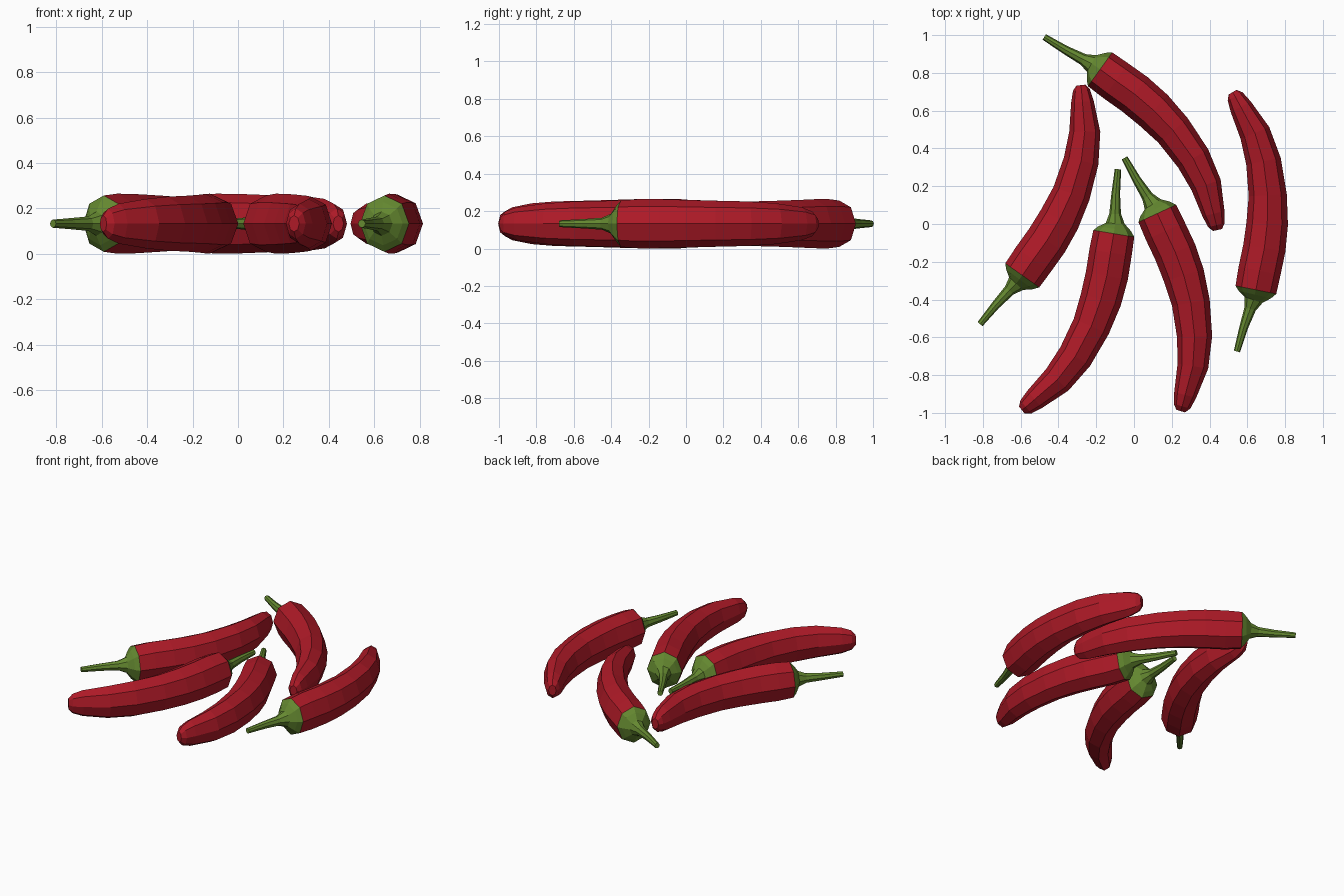
import bpy, bmesh
from math import sin, cos, pi, radians, atan2
from mathutils import Vector

if "Cube" in bpy.data.objects:
    bpy.data.objects.remove(bpy.data.objects["Cube"])

SIDES = 8
Z_MID = 0.1325

# stations along the pepper: (distance from stem end, bend offset, half width, half height)
STEM = [(0.0, 0.0, 0.017, 0.018), (0.125, 0.037, 0.023, 0.025), (0.225, 0.073, 0.031, 0.032),
        (0.272, 0.092, 0.050, 0.053), (0.300, 0.099, 0.088, 0.095), (0.325, 0.105, 0.110, 0.124)]
BODY = [(0.325, 0.105, 0.110, 0.124), (0.425, 0.126, 0.113, 0.132), (0.545, 0.153, 0.113, 0.131),
        (0.675, 0.170, 0.110, 0.127), (0.825, 0.175, 0.101, 0.123), (1.005, 0.155, 0.093, 0.119),
        (1.155, 0.112, 0.082, 0.109), (1.295, 0.039, 0.060, 0.088), (1.350, 0.010, 0.045, 0.066),
        (1.373, -0.003, 0.024, 0.036)]
PATH = STEM + BODY[1:]


def material(name, color):
    m = bpy.data.materials.new(name)
    m.diffuse_color = color
    m.use_nodes = True
    m.node_tree.nodes["Principled BSDF"].inputs["Base Color"].default_value = m.diffuse_color
    return m


def heading(station):
    # direction of the bent centre line at a station
    i = PATH.index(station)
    a, b = PATH[max(i - 1, 0)], PATH[min(i + 1, len(PATH) - 1)]
    return Vector((b[0] - a[0], -(b[1] - a[1]), 0)).normalized()


def loft(name, stations, mat):
    # faceted tube with oval rings square to the centre line
    bm = bmesh.new()
    rings = []
    for s in stations:
        d = heading(s)
        side = Vector((-d.y, d.x, 0))
        centre = Vector((s[0], -s[1], 0))
        rings.append([bm.verts.new(centre + side * s[2] * cos(2 * pi * k / SIDES)
                                   + Vector((0, 0, s[3] * sin(2 * pi * k / SIDES))))
                      for k in range(SIDES)])
    for r0, r1 in zip(rings, rings[1:]):
        for k in range(SIDES):
            n = (k + 1) % SIDES
            bm.faces.new((r0[k], r0[n], r1[n], r1[k]))
    bm.faces.new(rings[0])
    bm.faces.new(rings[-1])
    bmesh.ops.recalc_face_normals(bm, faces=bm.faces)
    mesh = bpy.data.meshes.new(name)
    bm.to_mesh(mesh)
    bm.free()
    mesh.materials.append(mat)
    return mesh


red = material("pepper_red", (0.42, 0.01, 0.02, 1))
green = material("stem_green", (0.13, 0.25, 0.03, 1))
stem_mesh = loft("stem", STEM, green)
body_mesh = loft("pepper_body", BODY, red)

# each pepper: stem end, pointed end, rolled over or not
PEPPERS = [((-0.815, -0.53), (-0.28, 0.73), False),
           ((-0.085, 0.29), (-0.59, -0.985), True),
           ((-0.05, 0.35), (0.25, -0.99), True),
           ((-0.475, 0.99), (0.44, -0.025), True),
           ((0.545, -0.675), (0.525, 0.70), False)]

for i, (a, b, rolled) in enumerate(PEPPERS, 1):
    angle = atan2(b[1] - a[1], b[0] - a[0])
    for part, mesh in (("stem", stem_mesh), ("pepper_body", body_mesh)):
        ob = bpy.data.objects.new(f"{part}_{i}", mesh)
        ob.location = (a[0], a[1], Z_MID)
        ob.rotation_euler = (pi if rolled else 0, 0, angle)
        bpy.context.collection.objects.link(ob)
